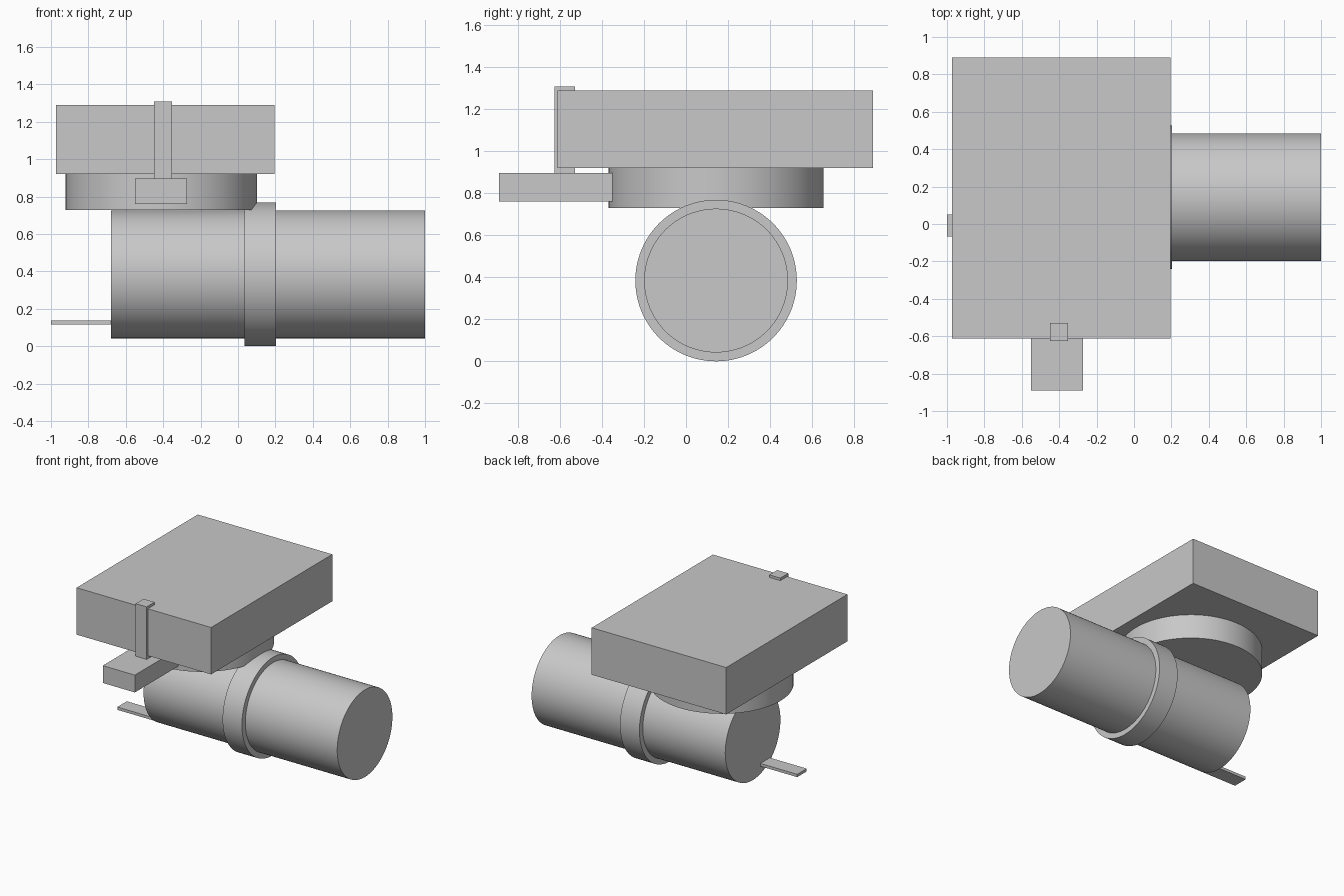
import bpy
import math
from mathutils import Vector

cube = bpy.data.objects.get("Cube")
if cube:
    bpy.data.objects.remove(cube, do_unlink=True)

# Single plain finish for every part
grey = bpy.data.materials.new("plain grey")
grey.use_nodes = True
colour = (0.58, 0.58, 0.58, 1)
grey.diffuse_color = colour
grey.node_tree.nodes["Principled BSDF"].inputs["Base Color"].default_value = colour


def box(name, low, high):
    """Block spanning two opposite corners."""
    low, high = Vector(low), Vector(high)
    bpy.ops.mesh.primitive_cube_add(size=1, location=(low + high) / 2)
    ob = bpy.context.object
    ob.name = name
    ob.scale = high - low
    bpy.ops.object.transform_apply(location=False, rotation=False, scale=True)
    ob.data.materials.append(grey)
    return ob


def cylinder(name, radius, start, end):
    """Smooth capped cylinder between two points."""
    start, end = Vector(start), Vector(end)
    axis = end - start
    bpy.ops.mesh.primitive_cylinder_add(
        vertices=96, radius=radius, depth=axis.length, location=(start + end) / 2,
        rotation=axis.to_track_quat('Z', 'Y').to_euler())
    ob = bpy.context.object
    ob.name = name
    bpy.ops.object.shade_smooth_by_angle(angle=math.radians(30))
    ob.data.materials.append(grey)
    return ob


AXIS_Y, AXIS_Z = 0.143, 0.384

# Horizontal barrel with its collar
cylinder("barrel", 0.342, (-0.68, AXIS_Y, AXIS_Z), (1, AXIS_Y, AXIS_Z))
cylinder("collar", 0.384, (0.035, AXIS_Y, AXIS_Z), (0.203, AXIS_Y, AXIS_Z))

# Round neck carrying the upper housing
cylinder("neck", 0.511, (-0.41, AXIS_Y, 0.728), (-0.41, AXIS_Y, 0.92))
box("housing", (-0.972, -0.612, 0.92), (0.195, 0.89, 1.288))

# Front arm with its upright clip
box("front_arm", (-0.55, -0.89, 0.76), (-0.272, -0.35, 0.896))
box("clip", (-0.449, -0.626, 0.896), (-0.354, -0.528, 1.308))

# Thin tab at the barrel end
box("end_tab", (-1, -0.068, 0.115), (-0.67, 0.05, 0.137))
